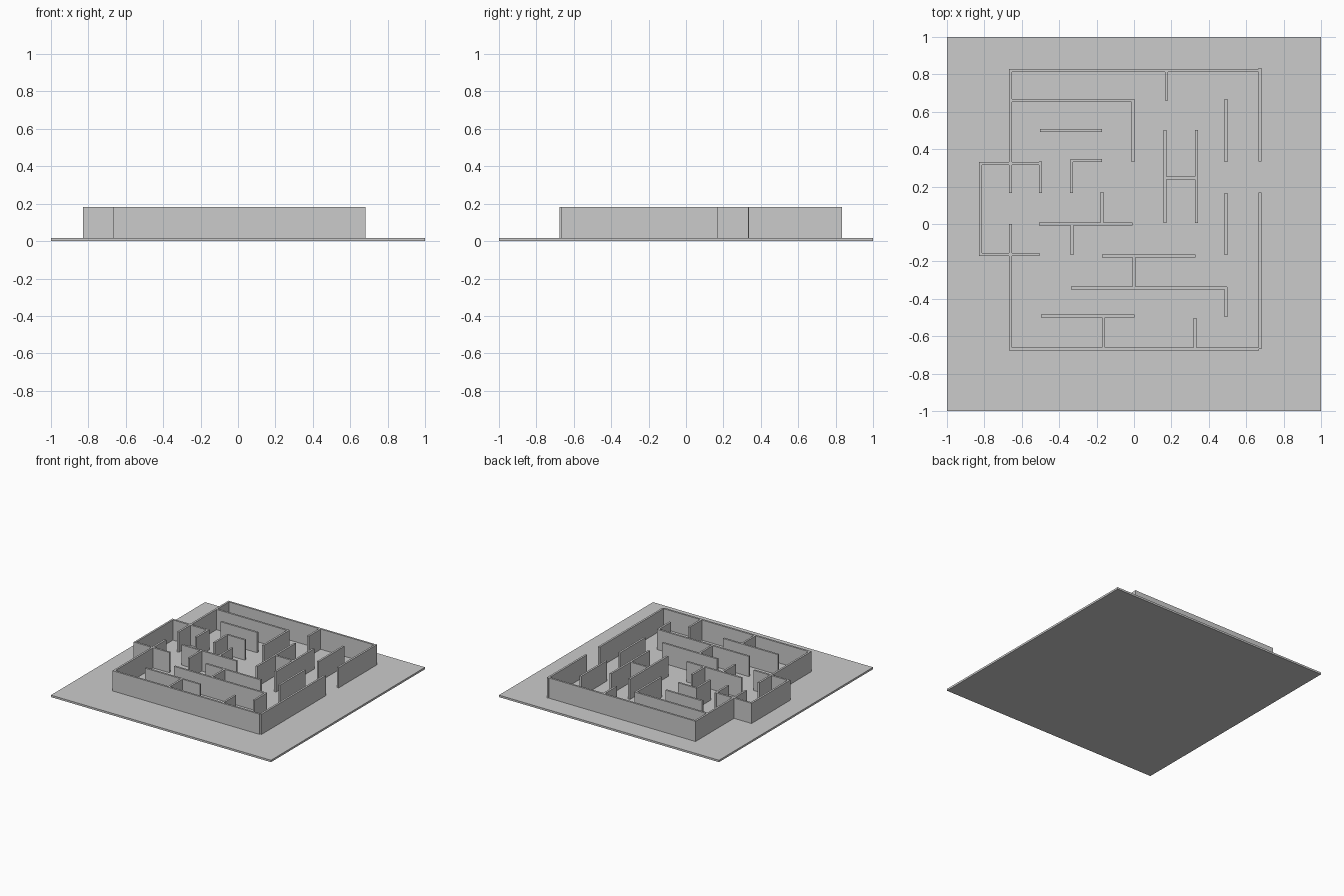
import bpy, bmesh
from mathutils import Matrix, Vector

BASE_TOP, WALL_TOP, THICK = 0.016, 0.182, 0.016


def add_box(bm, lo, hi):
    lo, hi = Vector(lo), Vector(hi)
    m = Matrix.Translation((lo + hi) / 2) @ Matrix.Diagonal((*(hi - lo), 1))
    bmesh.ops.create_cube(bm, size=1, matrix=m)


def make_object(name, boxes):
    bm = bmesh.new()
    for lo, hi in boxes:
        add_box(bm, lo, hi)
    mesh = bpy.data.meshes.new(name)
    bm.to_mesh(mesh)
    bm.free()
    bpy.context.collection.objects.link(bpy.data.objects.new(name, mesh))


def along_x(y, x0, x1):
    return (x0, y - THICK / 2, BASE_TOP), (x1, y + THICK / 2, WALL_TOP)


def along_y(x, y0, y1):
    return (x - THICK / 2, y0, BASE_TOP), (x + THICK / 2, y1, WALL_TOP)


# Square floor plate
make_object("floor_plate", [((-1, -1, 0), (1, 1, BASE_TOP))])

# Perimeter with the side alcove and the right-hand doorway
make_object("outer_walls", [
    along_x(0.822, -0.668, 0.67), along_x(-0.668, -0.668, 0.668),
    along_y(-0.66, 0.165, 0.83), along_y(-0.66, -0.676, 0.0),
    along_y(0.674, 0.333, 0.833), along_y(0.674, -0.668, 0.168),
    along_x(0.323, -0.828, -0.492), along_x(-0.163, -0.828, -0.505),
    along_y(-0.82, -0.171, 0.328),
])

# Inner maze walls running left to right: y, x start, x end
make_object("cross_walls", [along_x(*w) for w in (
    (0.66, -0.668, 0.0), (0.5, -0.503, -0.17), (0.34, -0.34, -0.17),
    (0.246, 0.17, 0.332), (0.0, -0.508, -0.008), (-0.17, -0.17, 0.33),
    (-0.342, -0.337, 0.497), (-0.492, -0.497, 0.003),
)])

# Inner maze walls running front to back: x, y start, y end
make_object("long_walls", [along_y(*w) for w in (
    (-0.006, 0.332, 0.668), (0.174, 0.66, 0.82), (0.492, 0.332, 0.668),
    (0.165, 0.005, 0.503), (0.334, 0.005, 0.503), (0.492, -0.167, 0.165),
    (-0.5, 0.167, 0.335), (-0.334, 0.167, 0.346), (-0.171, 0.0, 0.17),
    (-0.331, -0.167, 0.0), (0.0, -0.342, -0.17), (0.492, -0.497, -0.336),
    (-0.163, -0.668, -0.492), (0.326, -0.668, -0.503),
)])
